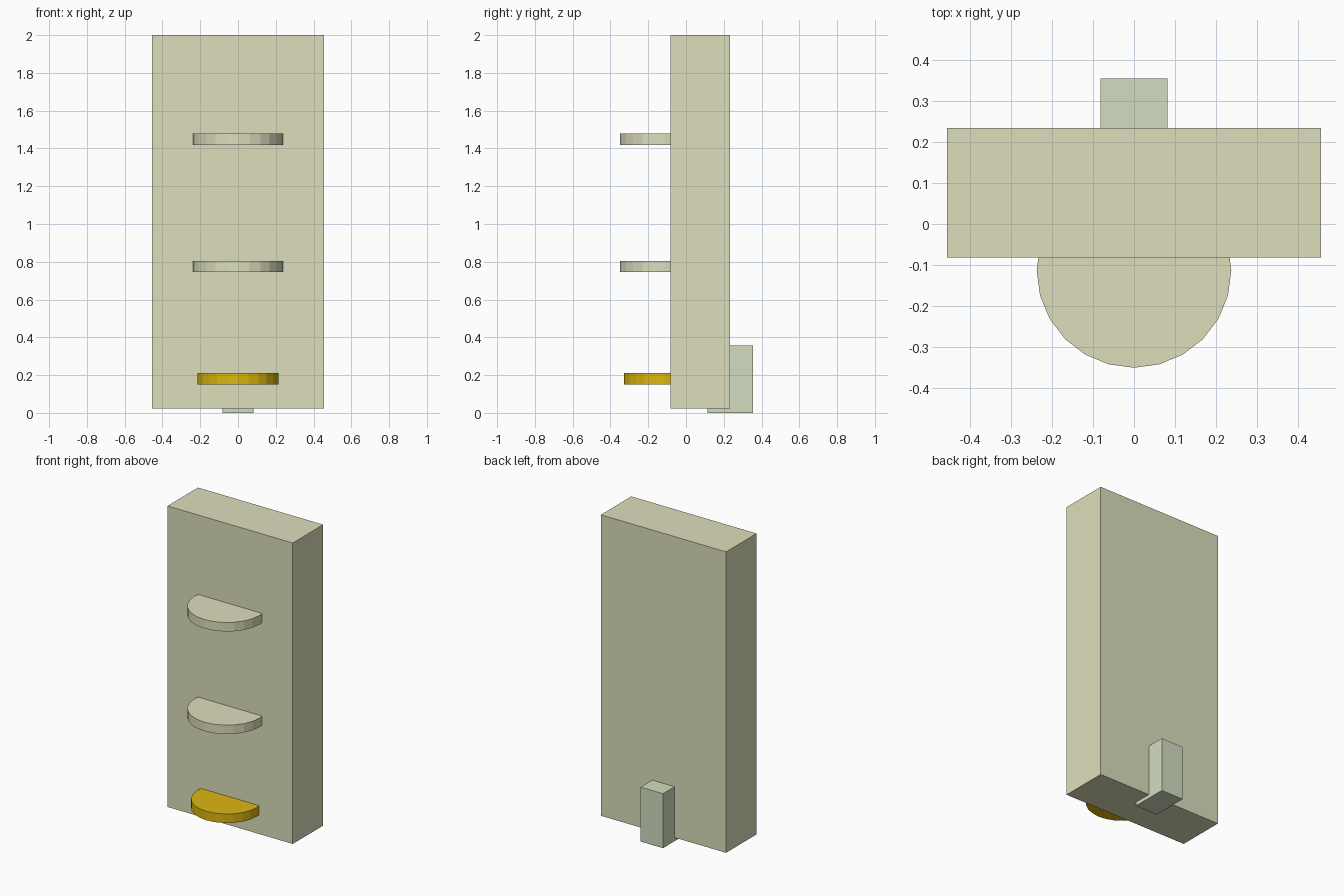
import bpy

if "Cube" in bpy.data.objects:
    bpy.data.objects.remove(bpy.data.objects["Cube"])


def material(name, color):
    mat = bpy.data.materials.new(name)
    mat.diffuse_color = (*color, 1)
    mat.use_nodes = True
    mat.node_tree.nodes["Principled BSDF"].inputs["Base Color"].default_value = mat.diffuse_color
    return mat


def finish(name, mat):
    obj = bpy.context.object
    obj.name = name
    obj.data.materials.append(mat)
    bpy.ops.object.transform_apply(location=False, rotation=False, scale=True)


def box(name, lo, hi, mat):
    center = [(a + b) / 2 for a, b in zip(lo, hi)]
    bpy.ops.mesh.primitive_cube_add(size=1, location=center)
    bpy.context.object.scale = [b - a for a, b in zip(lo, hi)]
    finish(name, mat)


def disc(name, radius, z, mat):
    # 24-sided disc, half sunk into the front of the panel
    bpy.ops.mesh.primitive_cylinder_add(vertices=24, radius=radius, depth=0.059,
                                        location=(0, -0.113, z))
    finish(name, mat)


cream = material("cream", (0.72, 0.73, 0.50))
pale_green = material("pale_green", (0.65, 0.72, 0.53))
gold = material("gold", (0.72, 0.47, 0.005))

# Upright panel
box("panel", (-0.455, -0.082, 0.024), (0.455, 0.234, 2.0), cream)

# Block at the back, reaching slightly below the panel
box("rear_block", (-0.081, 0.114, 0.0), (0.081, 0.354, 0.358), pale_green)

# Shelves on the front
disc("upper_shelf", 0.237, 1.449, cream)
disc("middle_shelf", 0.237, 0.775, cream)
disc("lower_shelf", 0.215, 0.181, gold)
